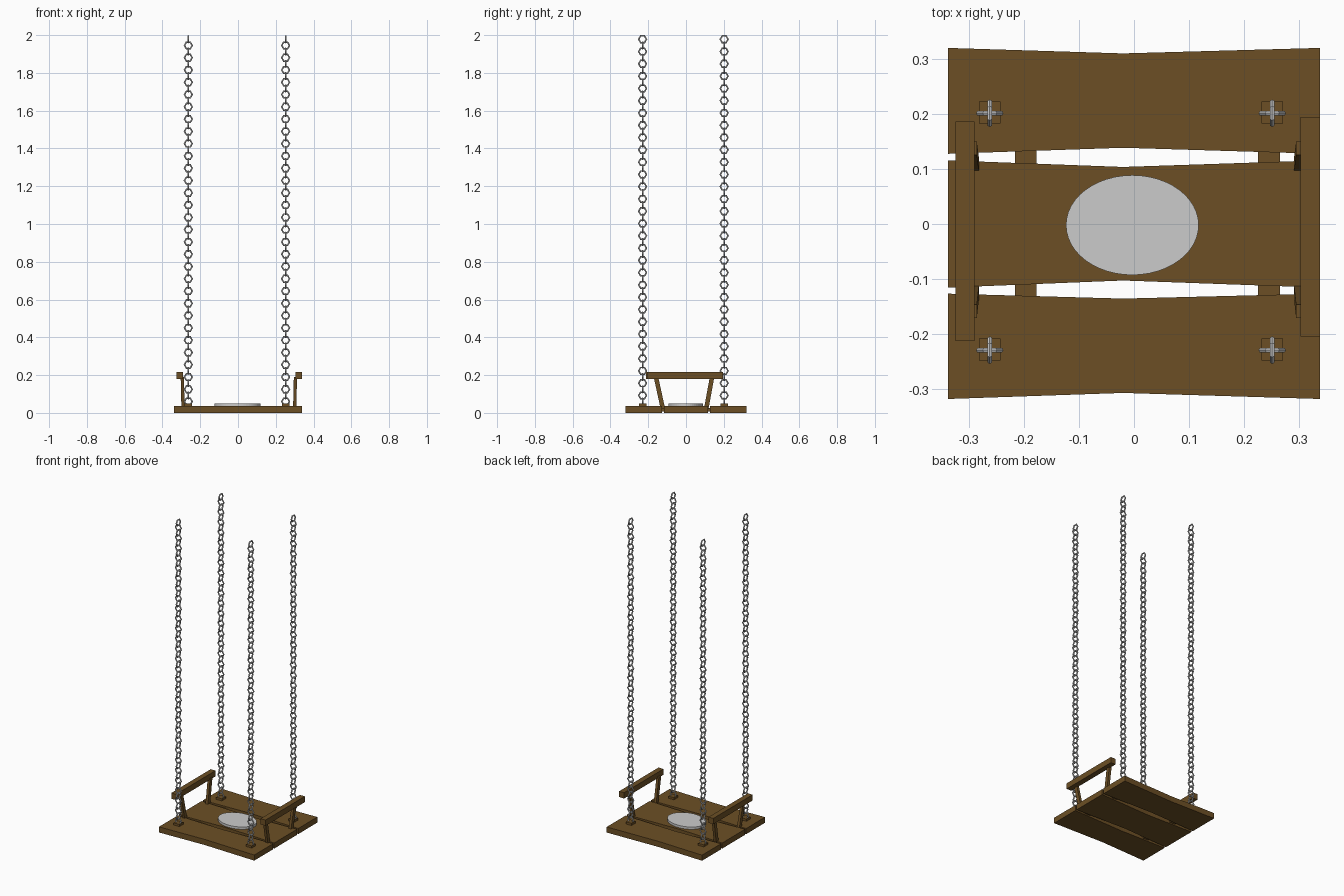
import bpy, bmesh, math
from mathutils import Matrix, Vector

if "Cube" in bpy.data.objects:
    bpy.data.objects.remove(bpy.data.objects["Cube"])


def material(name, rgb):
    m = bpy.data.materials.new(name)
    m.diffuse_color = (*rgb, 1)
    m.use_nodes = True
    m.node_tree.nodes["Principled BSDF"].inputs["Base Color"].default_value = m.diffuse_color
    return m


WOOD = material("brown wood", (0.15, 0.078, 0.018))
METAL = material("light grey metal", (0.6, 0.6, 0.6))


def finish(name, bm, mat):
    bmesh.ops.recalc_face_normals(bm, faces=bm.faces[:])
    me = bpy.data.meshes.new(name)
    bm.to_mesh(me)
    bm.free()
    me.materials.append(mat)
    ob = bpy.data.objects.new(name, me)
    bpy.context.collection.objects.link(ob)
    return ob


def prism(name, outline, z0, z1, mat):
    """Extrude a flat xy outline from z0 to z1."""
    bm = bmesh.new()
    face = bm.faces.new([bm.verts.new((x, y, z0)) for x, y in outline])
    up = bmesh.ops.extrude_face_region(bm, geom=[face])["geom"]
    bmesh.ops.translate(bm, vec=(0, 0, z1 - z0),
                        verts=[v for v in up if isinstance(v, bmesh.types.BMVert)])
    return finish(name, bm, mat)


def box(name, x0, x1, y0, y1, z0, z1):
    return prism(name, [(x0, y0), (x1, y0), (x1, y1), (x0, y1)], z0, z1, WOOD)


# Seat planks: edges bend at the middle of their length
def plank(name, lo_end, lo_mid, hi_end, hi_mid):
    w, c = 0.339, -0.02
    prism(name, [(-w, lo_end), (c, lo_mid), (w, lo_end),
                 (w, hi_end), (c, hi_mid), (-w, hi_end)], 0, 0.036, WOOD)


plank("front_plank", -0.319, -0.308, -0.127, -0.136)
plank("middle_plank", -0.116, -0.103, 0.116, 0.104)
plank("back_plank", 0.128, 0.139, 0.321, 0.311)

# Battens joining the planks, seen through the gaps
box("left_batten", -0.217, -0.178, -0.16, 0.16, 0.008, 0.026)
box("right_batten", 0.226, 0.266, -0.16, 0.16, 0.008, 0.026)

# Oval seat pad
N = 48
pad = prism("seat_pad", [(-0.003 + 0.121 * math.cos(i * math.tau / N),
                          -0.002 + 0.091 * math.sin(i * math.tau / N)) for i in range(N)],
            0.03, 0.051, METAL)


# Leaning posts: a box with its top shifted
def post(name, x_bot, x_top, y_bot, y_top):
    bm = bmesh.new()
    bmesh.ops.create_cube(bm, size=1)
    for v in bm.verts:
        top = v.co.z > 0
        v.co = Vector(((x_top if top else x_bot) + v.co.x * 0.017,
                       (y_top if top else y_bot) + v.co.y * 0.024,
                       0.19 if top else 0.02))
    finish(name, bm, WOOD)


# Arm rests with two posts each
for side, s, x0, x1, y0, y1 in (("left", -1, -0.325, -0.291, -0.213, 0.187),
                                ("right", 1, 0.304, 0.339, -0.205, 0.195)):
    box(side + "_arm_rest", x0, x1, y0, y1, 0.18, 0.217)
    xb = 0.291 if s < 0 else 0.3
    post(side + "_front_post", s * xb, s * (xb + 0.004), -0.122, -0.159)
    post(side + "_back_post", s * xb, s * (xb + 0.004), 0.107, 0.138)

# Chains of six-sided links, each turned a quarter from the last
MAJOR, MINOR, R, TUBE, LINKS = 6, 6, 0.0205, 0.0045, 60
TOP, BOTTOM = 1.978, 0.06


def add_link(bm, matrix):
    rings = []
    for i in range(MAJOR):
        a = i * math.tau / MAJOR
        ring = []
        for j in range(MINOR):
            b = j * math.tau / MINOR
            r = R + TUBE * math.cos(b)
            ring.append(bm.verts.new(matrix @ Vector(
                (r * math.cos(a), TUBE * math.sin(b), r * math.sin(a)))))
        rings.append(ring)
    for i in range(MAJOR):
        p, q = rings[i], rings[(i + 1) % MAJOR]
        for j in range(MINOR):
            k = (j + 1) % MINOR
            bm.faces.new((p[j], q[j], q[k], p[k]))


for row, y in (("front", -0.23), ("back", 0.202)):
    for side, x in (("left", -0.263), ("right", 0.252)):
        bm = bmesh.new()
        for n in range(LINKS):
            z = TOP + (BOTTOM - TOP) * n / (LINKS - 1)
            turn = Matrix.Rotation(math.pi / 2 * ((n + 1) % 2), 4, "Z")
            add_link(bm, Matrix.Translation((x, y, z)) @ turn)
        finish(f"{row}_{side}_chain", bm, METAL)
        # Small wooden block anchoring the chain
        box(f"{row}_{side}_anchor", x - 0.02, x + 0.02, y - 0.019, y + 0.021, 0.034, 0.05)
